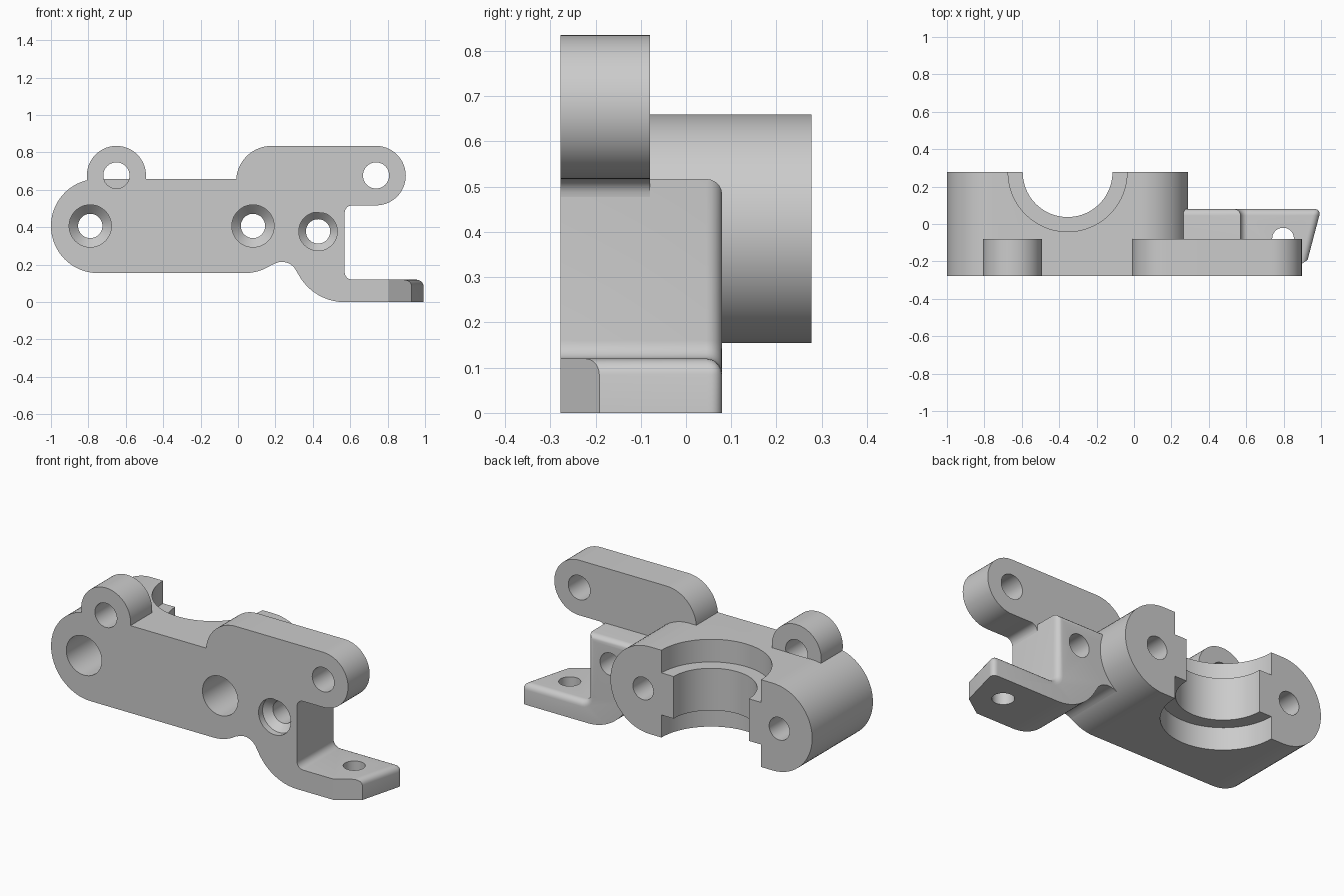
import bpy, bmesh
from math import sin, cos, radians
from mathutils import Vector

FRONT, BACK, EAR_BACK, WEB_BACK = -0.277, 0.277, -0.08, 0.08

if "Cube" in bpy.data.objects:
    bpy.data.objects.remove(bpy.data.objects["Cube"])

grey = bpy.data.materials.new("matte_grey")
grey.use_nodes = True
colour = (0.6, 0.6, 0.6, 1)
grey.diffuse_color = colour
grey.node_tree.nodes["Principled BSDF"].inputs["Base Color"].default_value = colour


def arc(cx, cz, r, start, end, steps=20):
    angles = [radians(start + (end - start) * i / steps) for i in range(steps + 1)]
    return [(cx + r * cos(a), cz + r * sin(a)) for a in angles]


def loft(name, loops, edit=None):
    """Skin a closed solid through matching loops of 3D points."""
    bm = bmesh.new()
    rings = [[bm.verts.new(p) for p in loop] for loop in loops]
    n = len(rings[0])
    for a, b in zip(rings, rings[1:]):
        for i in range(n):
            j = (i + 1) % n
            bm.faces.new((a[i], a[j], b[j], b[i]))
    bm.faces.new(rings[0])
    bm.faces.new(rings[-1])
    if edit:
        edit(bm)
    bmesh.ops.recalc_face_normals(bm, faces=bm.faces)
    mesh = bpy.data.meshes.new(name)
    bm.to_mesh(mesh)
    bm.free()
    mesh.materials.append(grey)
    obj = bpy.data.objects.new(name, mesh)
    bpy.context.collection.objects.link(obj)
    return obj


def plate(name, outline, back, edit=None):
    """Extrude an x-z outline from the front plane to a back plane."""
    return loft(name, [[(x, y, z) for x, z in outline] for y in (FRONT, back)], edit)


def drill(name, x, z, stages):
    """Stepped round cutter along y; stages are (y, radius)."""
    return loft(name, [[(px, y, pz) for px, pz in arc(x, z, r, 0, 360, 48)[:-1]]
                       for y, r in stages])


def cut(cutter, *parts):
    cutter.hide_render = True
    for part in parts:
        mod = part.modifiers.new(cutter.name, "BOOLEAN")
        mod.operation, mod.object, mod.solver = "DIFFERENCE", cutter, "EXACT"
        bpy.context.view_layer.objects.active = part
        bpy.ops.object.modifier_apply(modifier=mod.name)
    bpy.data.objects.remove(cutter)


def shape_foot(bm):
    """Trim the overlong foot on two slanted planes, then round its edges."""
    bmesh.ops.recalc_face_normals(bm, faces=bm.faces)
    tip = Vector((1, WEB_BACK, 0))
    slant = Vector((0.265, -0.07, 0)).normalized()
    chamfer = Vector((0.09, -0.13, 0)).normalized()
    for point, normal in ((tip, slant), (Vector((0.805, FRONT, 0)), chamfer)):
        bmesh.ops.bisect_plane(bm, geom=bm.verts[:] + bm.edges[:] + bm.faces[:], dist=1e-5,
                               plane_co=point, plane_no=normal, clear_outer=True)
        bmesh.ops.contextual_create(bm, geom=[e for e in bm.edges if e.is_boundary])
    bmesh.ops.recalc_face_normals(bm, faces=bm.faces)
    rounded = []
    for e in bm.edges:
        mid = (e.verts[0].co + e.verts[1].co) / 2
        on_back = all(abs(v.co.y - WEB_BACK) < 1e-4 for v in e.verts)
        on_tip = all(abs((v.co - tip).dot(slant)) < 1e-4 for v in e.verts)
        upper = mid.z > 0.11 and (mid.x > 0.5 or mid.z > 0.5)
        if (on_back and (upper or on_tip)) or (on_tip and mid.z > 0.11):
            rounded.append(e)
    bmesh.ops.bevel(bm, geom=rounded, offset=0.035, segments=5, profile=0.5,
                    affect="EDGES", clamp_overlap=False)


# Main clamp body with rounded ends
body = plate("clamp_body",
             arc(0.037, 0.407, 0.252, -90, 90, 32) + arc(-0.748, 0.407, 0.252, 90, 270, 32),
             BACK)

# Side web and foot
web = plate("web_and_foot",
            [(0.1, 0.3)] + arc(0.235, 0.13, 0.085, 125.5, 24, 12)
            + arc(0.57, 0.28, 0.28, 204.1, 270)[1:]
            + [(1.1, 0), (1.1, 0.12)] + arc(0.61, 0.16, 0.04, 270, 180, 6)
            + [(0.57, 0.517), (0.1, 0.517)], WEB_BACK, shape_foot)

# Long upper arm with a fillet into the web
arm = plate("upper_arm",
            [(0, 0.56), (0.15, 0.56), (0.25, 0.5), (0.5, 0.47)]
            + arc(0.61, 0.477, 0.04, 180, 90, 6)
            + arc(0.738, 0.676, 0.159, -90, 90, 28)
            + arc(0.18, 0.645, 0.19, 90, 175) + [(-0.01, 0.6)], EAR_BACK)

# Round ear on the other side
ear = plate("round_ear", arc(-0.65, 0.677, 0.158, 0, 360, 56)[:-1], EAR_BACK)

# Half-open vertical bore, wider at both ends
steps = [(0.1, 0.318), (0.285, 0.318), (0.285, 0.24),
         (0.528, 0.24), (0.528, 0.318), (0.75, 0.318)]
cut(loft("bore", [[(x, y, z) for x, y in arc(-0.355, BACK, r, 0, 360, 80)[:-1]]
                  for z, r in steps]), body)

# Counterbored screw holes
for x, parts in ((-0.79, [body]), (0.08, [body, web])):
    cut(drill("clamp_screw_hole", x, 0.407,
              [(-0.4, 0.113), (0.05, 0.113), (0.1, 0.065), (0.4, 0.065)]), *parts)
cut(drill("web_screw_hole", 0.428, 0.378,
          [(-0.4, 0.103), (-0.24, 0.103), (-0.2, 0.065), (0.2, 0.065)]), web)

# Plain holes in the ear, the arm and the foot
cut(drill("ear_hole", -0.65, 0.677, [(-0.4, 0.07), (EAR_BACK, 0.07)]), ear, body)
cut(drill("arm_hole", 0.738, 0.677, [(-0.4, 0.07), (0.1, 0.07)]), arm)
cut(loft("foot_hole", [[(x, y, z) for x, y in arc(0.797, -0.078, 0.058, 0, 360, 40)[:-1]]
                       for z in (-0.1, 0.25)]), web)

bpy.ops.object.select_all(action="DESELECT")
for part in (body, web, arm, ear):
    part.select_set(True)
bpy.context.view_layer.objects.active = body
bpy.ops.object.shade_smooth_by_angle(angle=radians(30))
